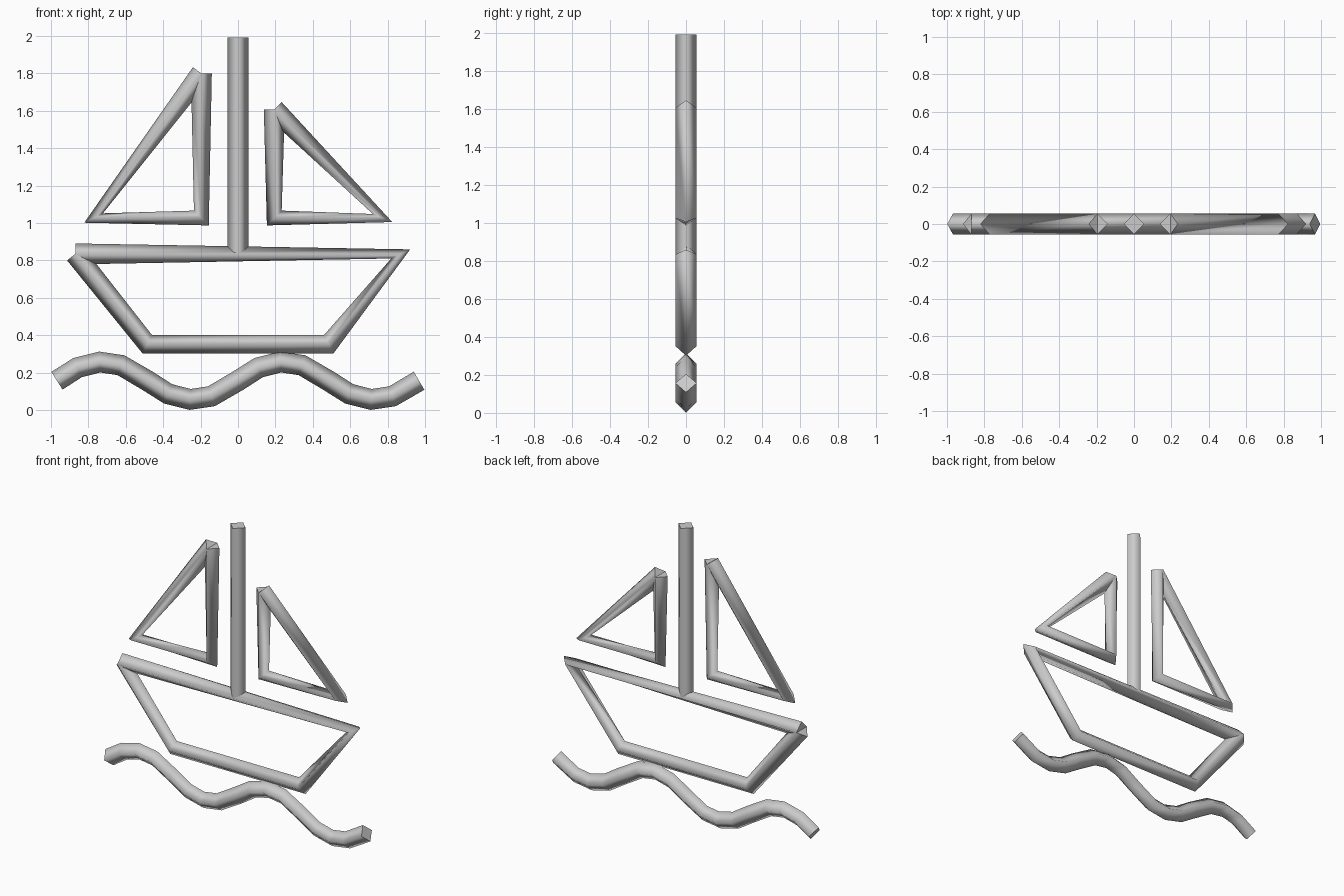
import bpy, bmesh
from mathutils import Vector

if "Cube" in bpy.data.objects:
    bpy.data.objects.remove(bpy.data.objects["Cube"])

R = 0.056  # tube radius
grey = bpy.data.materials.new("grey")
grey.diffuse_color = (0.6, 0.6, 0.6, 1)
grey.use_nodes = True
grey.node_tree.nodes["Principled BSDF"].inputs["Base Color"].default_value = grey.diffuse_color


def tube(name, points):
    """Sweep a four-sided smooth tube along an open path in the xz plane."""
    pts = [Vector((x, 0, z)) for x, z in points]
    dirs = [(b - a).normalized() for a, b in zip(pts, pts[1:])]
    dirs = [dirs[0]] + dirs + [dirs[-1]]
    depth = Vector((0, R, 0))
    bm = bmesh.new()
    rings = []
    for i, p in enumerate(pts):
        t = (dirs[i] + dirs[i + 1]).normalized()
        side = Vector((-t.z, 0, t.x)) * R
        rings.append([bm.verts.new(p + o) for o in (side, depth, -side, -depth)])
    for a, b in zip(rings, rings[1:]):
        for k in range(4):
            n = (k + 1) % 4
            bm.faces.new((a[k], a[n], b[n], b[k])).smooth = True
    # flat end caps with sharp rims
    for ring in (rings[0], rings[-1]):
        cap = bm.faces.new(ring)
        for e in cap.edges:
            e.smooth = False
    bmesh.ops.recalc_face_normals(bm, faces=bm.faces[:])
    me = bpy.data.meshes.new(name)
    bm.to_mesh(me)
    bm.free()
    me.materials.append(grey)
    ob = bpy.data.objects.new(name, me)
    bpy.context.collection.objects.link(ob)
    return ob


# Hull outline, mast and sails; each outline ends where it begins
hull_corner = (-0.87, 0.835)
tube("hull", [hull_corner, (0.87, 0.835), (0.485, 0.352), (-0.485, 0.352), hull_corner])
tube("mast", [(0, 0.835), (0, 1.992)])
tube("left_sail", [(-0.196, 1.8), (-0.196, 1.027), (-0.772, 1.027), (-0.196, 1.8)])
tube("right_sail", [(0.194, 1.607), (0.194, 1.027), (0.773, 1.027), (0.194, 1.607)])

# Wave: one half-period repeated with alternating sign
half = [(0, 0), (0.11, 0.07), (0.228, 0.1), (0.342, 0.083)]
wave = [(-0.968 + 0.484 * h + x, 0.157 + (-1) ** h * z) for h in range(4) for x, z in half]
tube("wave", wave + [(0.968, 0.157)])
